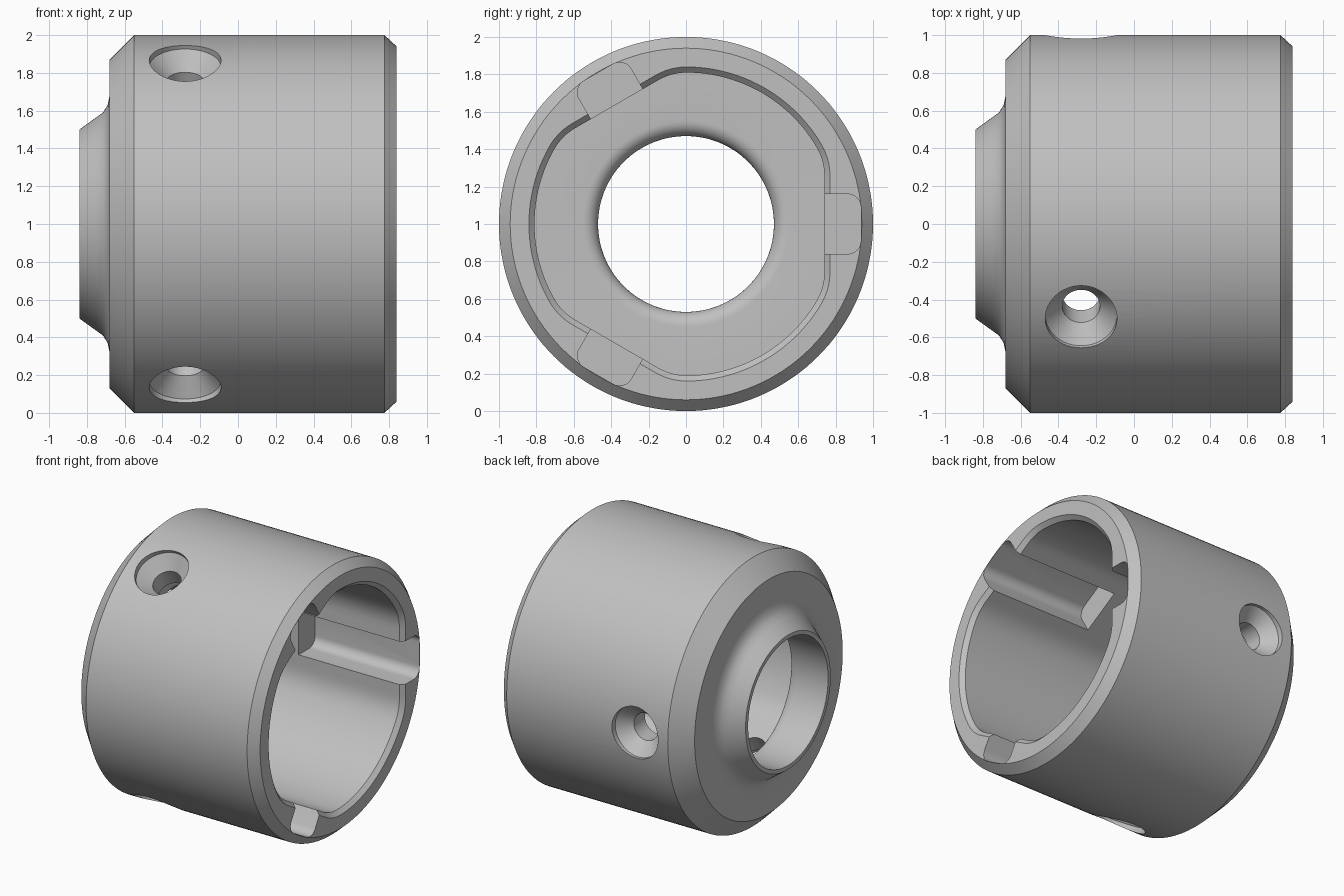
import bpy
import bmesh
from math import sin, cos, tan, pi, radians, atan2, hypot, sqrt
from mathutils import Matrix

cube = bpy.data.objects.get("Cube")
if cube:
    bpy.data.objects.remove(cube, do_unlink=True)

SEGMENTS = 144
BORE, FLAT, BLEND = 0.81, 0.74, 0.30   # bore radius, flat distance, corner blend
FLOOR, LIP = -0.50, 0.08               # bore floor position, throat rounding

steel = bpy.data.materials.new("plain grey")
steel.use_nodes = True
grey = (0.53, 0.53, 0.53, 1)
steel.diffuse_color = grey
steel.node_tree.nodes["Principled BSDF"].inputs["Base Color"].default_value = grey


def loft(name, rings, closed=False):
    """Skin a list of equal rings; either cap the ends or join last to first."""
    bm = bmesh.new()
    loops = [[bm.verts.new(p) for p in ring] for ring in rings]
    pairs = list(zip(loops, loops[1:]))
    if closed:
        pairs.append((loops[-1], loops[0]))
    else:
        bm.faces.new(loops[0])
        bm.faces.new(loops[-1])
    for a, b in pairs:
        n = len(a)
        for i in range(n):
            j = (i + 1) % n
            bm.faces.new((a[i], a[j], b[j], b[i]))
    bmesh.ops.recalc_face_normals(bm, faces=bm.faces)
    mesh = bpy.data.meshes.new(name)
    bm.to_mesh(mesh)
    bm.free()
    mesh.materials.append(steel)
    obj = bpy.data.objects.new(name, mesh)
    bpy.context.collection.objects.link(obj)
    return obj


def bore_radius(angle, grow):
    """Circle with three flats whose corners are blended by arcs."""
    third = 2 * pi / 3
    a = abs((angle + third / 2) % third - third / 2)
    cy, reach = FLAT - BLEND, BORE - BLEND
    cz = sqrt(reach ** 2 - cy ** 2)
    start = atan2(cz, cy)
    if a >= start:
        return BORE + grow
    if tan(a) * (FLAT + grow) <= cz:
        return (FLAT + grow) / cos(a)
    d = start - a
    return reach * cos(d) + sqrt((BLEND + grow) ** 2 - (reach * sin(d)) ** 2)


def ring(x, radius):
    points = []
    for i in range(SEGMENTS):
        t = 2 * pi * i / SEGMENTS
        r = radius(t) if callable(radius) else radius
        points.append((x, r * cos(t), r * sin(t)))
    return points


# Sleeve: outer wall, nose, rounded throat and flatted bore in one skin
outside = [(0.84, 0.94), (0.775, 1.0), (-0.55, 1.0), (-0.68, 0.87),
           (-0.68, 0.68), (-0.69, 0.63), (-0.715, 0.59), (-0.75, 0.565),
           (-0.84, 0.50), (-0.84, 0.47)]
throat = [(FLOOR - LIP + LIP * sin(t), 0.47 + LIP - LIP * cos(t))
          for t in (radians(90 * k / 8) for k in range(9))]
rings = [ring(x, r) for x, r in outside + throat]
rings += [ring(x, lambda t, g=g: bore_radius(t, g))
          for x, g in ((FLOOR, 0), (0.81, 0), (0.84, 0.03))]
sleeve = loft("sleeve", rings, closed=True)

# Key channel outline with rounded outer corners
half, top, corner = 0.16, 0.935, 0.07
outline = [(0.55, -half)]
for side in (-1, 1):
    for k in range(9):
        t = radians(90 * k / 8) if side < 0 else radians(90 - 90 * k / 8)
        outline.append((top - corner + corner * sin(t),
                        side * (half - corner + corner * cos(t))))
outline.append((0.55, half))

# Countersunk drill, measured outward from the axis
drill = [(0.6, 0.10), (0.87, 0.10), (0.96, 0.19), (1.2, 0.19)]

cutters = []
for k in range(3):
    turn = Matrix.Rotation(2 * pi * k / 3, 4, "X")
    channel = loft("channel_cutter",
                   [[(x, y, z) for y, z in outline] for x in (-0.02, 1.0)])
    hole = loft("screw_hole_cutter",
                [[(-0.28 + r * cos(2 * pi * i / 48), y, r * sin(2 * pi * i / 48))
                  for i in range(48)] for y, r in drill])
    for cutter in (channel, hole):
        cutter.data.transform(turn)
        cutter.hide_render = True
        cutters.append(cutter)

# Cut the channels and screw holes
bpy.context.view_layer.objects.active = sleeve
sleeve.select_set(True)
for cutter in cutters:
    cut = sleeve.modifiers.new("cut", "BOOLEAN")
    cut.operation = "DIFFERENCE"
    cut.solver = "EXACT"
    cut.object = cutter
    bpy.ops.object.modifier_apply(modifier=cut.name)
for cutter in cutters:
    bpy.data.objects.remove(cutter, do_unlink=True)

# Stand on the ground and shade
sleeve.data.transform(Matrix.Translation((0, 0, 1)))
bpy.ops.object.shade_smooth_by_angle(angle=radians(25))
